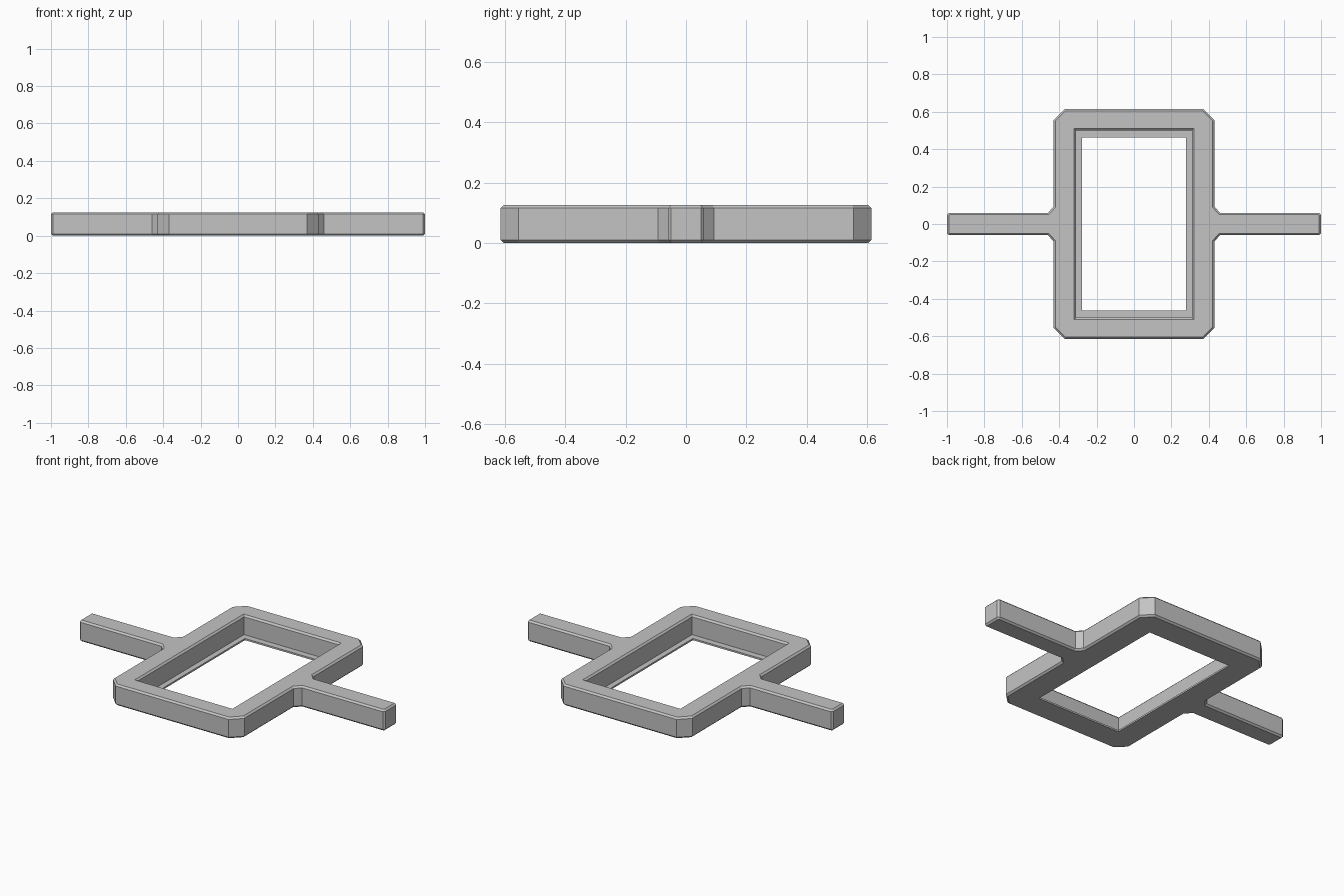
import bpy
import bmesh
from mathutils import Vector

cube = bpy.data.objects.get("Cube")
if cube:
    bpy.data.objects.remove(cube, do_unlink=True)

HEIGHT = 0.125
BEVEL = 0.01
LEDGE = 0.01


def inset(points, distance):
    """Shrink a counter-clockwise outline with mitred corners."""
    result = []
    for i, point in enumerate(points):
        a = (point - points[i - 1]).normalized()
        b = (points[(i + 1) % len(points)] - point).normalized()
        na, nb = Vector((-a.y, a.x)), Vector((-b.y, b.x))
        result.append(point + (na + nb) * distance / (1 + na.dot(nb)))
    return result


def rectangle(x, y):
    return [Vector(p) for p in ((x, -y), (x, y), (-x, y), (-x, -y))]


def add_ring(bm, points, z):
    return [bm.verts.new((p.x, p.y, z)) for p in points]


def bridge(bm, rings):
    for low, high in zip(rings, rings[1:]):
        for i in range(len(low)):
            j = (i + 1) % len(low)
            bm.faces.new((low[i], low[j], high[j], high[i]))


def cap(bm, *rings):
    """Fill the flat area between an outer and an inner ring."""
    edges = [bm.edges.get((r[i - 1], r[i])) for r in rings for i in range(len(r))]
    bmesh.ops.triangle_fill(bm, use_beauty=True, use_dissolve=False, edges=edges)


# One quarter of the outline: arm end, fillet, chamfered corner
quarter = [Vector(p) for p in ((1, 0.05), (0.99, 0.06), (0.46, 0.06),
                               (0.43, 0.093), (0.43, 0.555), (0.37, 0.615))]
half = quarter + [Vector((-p.x, p.y)) for p in reversed(quarter)]
outline = half + [-p for p in half]

bm = bmesh.new()

# Outer wall with bevelled top and bottom edges
outer = [add_ring(bm, inset(outline, d), z) for d, z in (
    (BEVEL, 0), (0, BEVEL), (0, HEIGHT - BEVEL), (BEVEL, HEIGHT))]
bridge(bm, outer)

# Opening with bevelled rim and a thin ledge at the bottom
inner = [add_ring(bm, rectangle(x, y), z) for x, y, z in (
    (0.32, 0.51, HEIGHT), (0.31, 0.50, HEIGHT - BEVEL),
    (0.31, 0.50, LEDGE), (0.278, 0.462, LEDGE), (0.278, 0.462, 0))]
bridge(bm, inner)

# Flat top and bottom
cap(bm, outer[-1], inner[0])
cap(bm, outer[0], inner[-1])
bmesh.ops.recalc_face_normals(bm, faces=bm.faces)

mesh = bpy.data.meshes.new("frame_with_arms")
bm.to_mesh(mesh)
bm.free()
frame = bpy.data.objects.new("frame_with_arms", mesh)
bpy.context.collection.objects.link(frame)

# Plain grey
grey = bpy.data.materials.new("light_grey")
grey.use_nodes = True
color = (0.55, 0.55, 0.55, 1)
grey.diffuse_color = color
grey.node_tree.nodes["Principled BSDF"].inputs["Base Color"].default_value = color
mesh.materials.append(grey)
